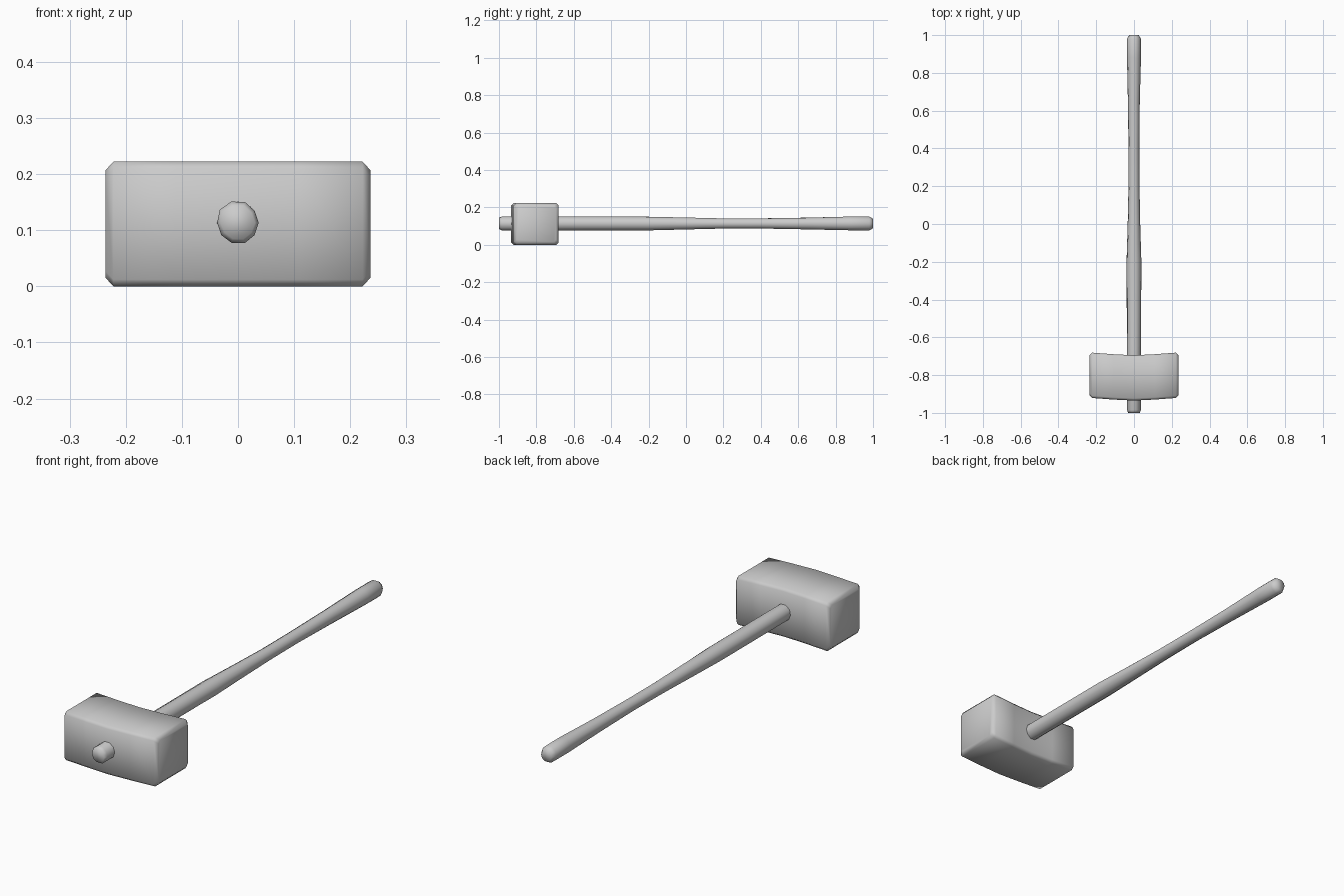
import bpy
import math
import random

random.seed(4)
cube = bpy.data.objects.get("Cube")
if cube:
    bpy.data.objects.remove(cube, do_unlink=True)

grey = bpy.data.materials.new("plain grey")
grey.use_nodes = True
colour = (0.6, 0.6, 0.6, 1)
grey.diffuse_color = colour
grey.node_tree.nodes["Principled BSDF"].inputs["Base Color"].default_value = colour


def loft(name, rings):
    """Skin a row of equal rings and cap both ends."""
    n = len(rings[0])
    verts = [p for ring in rings for p in ring]
    faces = [(r * n + i, r * n + (i + 1) % n, (r + 1) * n + (i + 1) % n, (r + 1) * n + i)
             for r in range(len(rings) - 1) for i in range(n)]
    faces += [tuple(reversed(range(n))), tuple(range(len(verts) - n, len(verts)))]
    mesh = bpy.data.meshes.new(name)
    mesh.from_pydata(verts, [], faces)
    mesh.materials.append(grey)
    mesh.shade_smooth()
    obj = bpy.data.objects.new(name, mesh)
    bpy.context.collection.objects.link(obj)
    return obj


# Mallet head: chamfered block, bowed towards the front in the middle
def head_ring(x, inset):
    c = 0.012
    hy, hz = 0.12 - inset, 0.111 - inset
    yc = -0.815 + 0.015 * min(1, abs(x) / 0.236) ** 1.3
    corners = [(hy, -hz + c), (hy, hz - c), (hy - c, hz), (-hy + c, hz),
               (-hy, hz - c), (-hy, -hz + c), (-hy + c, -hz), (hy - c, -hz)]
    return [(x, yc + y, 0.111 + z) for y, z in corners]


half = [(0.236, 0.015), (0.222, 0), (0.11, 0)]
stations = [(-x, i) for x, i in half] + [(0, 0)] + half[::-1]
loft("mallet_head", [head_ring(x, i) for x, i in stations])

# Handle: hand-carved rod, slim at the grip and flared at the end
SIDES = 10
wobble = [random.uniform(0.95, 1.06) for _ in range(SIDES)]
# (y, half width, half height)
profile = [(-1, 0.031, 0.031), (-0.985, 0.038, 0.038), (-0.65, 0.038, 0.038),
           (-0.2, 0.040, 0.038), (0, 0.034, 0.033), (0.2, 0.030, 0.028),
           (0.4, 0.029, 0.028), (0.65, 0.032, 0.032), (0.88, 0.038, 0.038),
           (0.98, 0.038, 0.038), (1, 0.026, 0.026)]
rings = []
for y, w, h in profile:
    ring = []
    for i in range(SIDES):
        a = -2 * math.pi * i / SIDES
        k = wobble[i] * random.uniform(0.98, 1.02)
        ring.append((w * k * math.cos(a), y, 0.113 + h * k * math.sin(a)))
    rings.append(ring)
loft("handle", rings)
